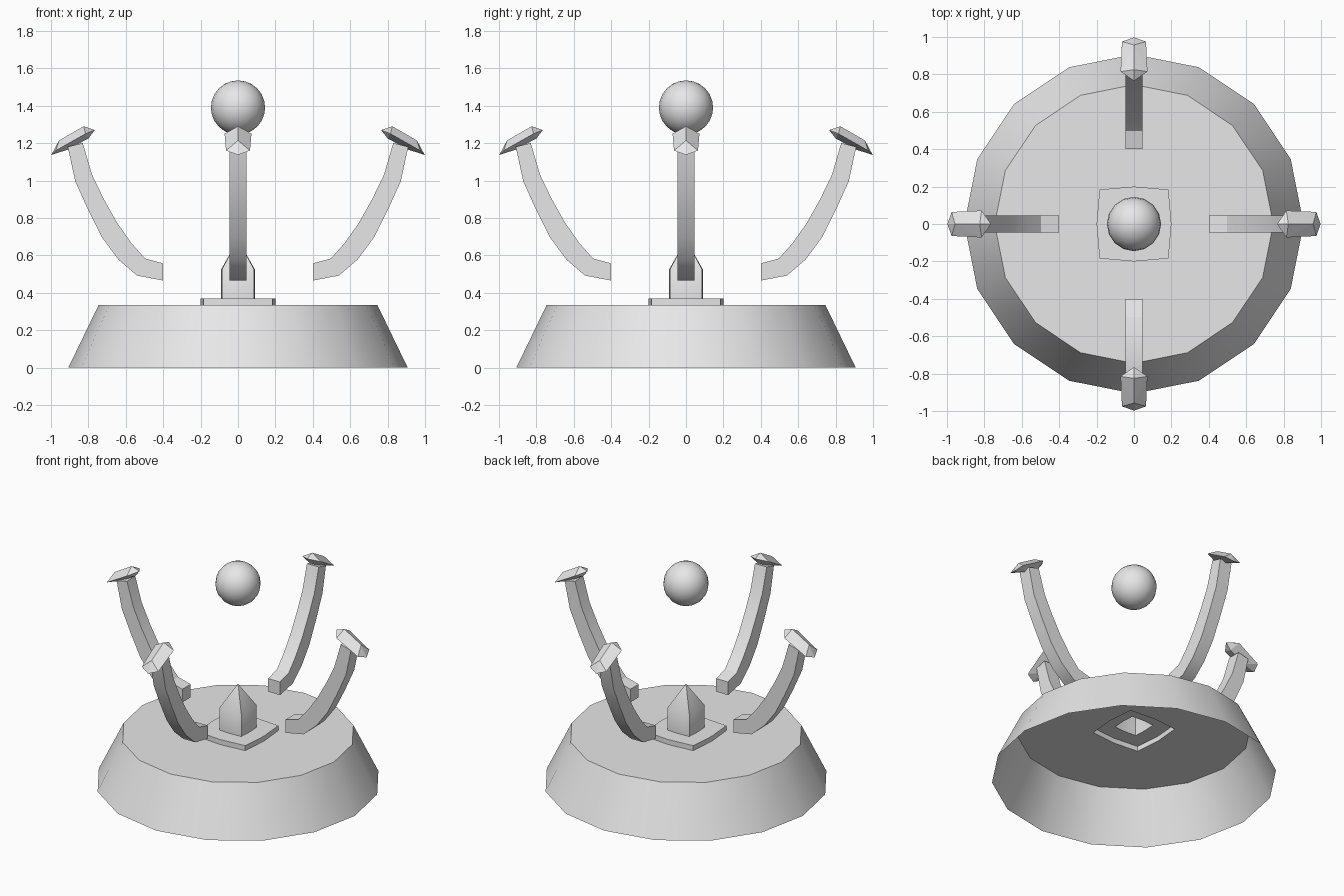
import bpy, bmesh, math
from mathutils import Vector, Matrix

cube = bpy.data.objects.get("Cube")
if cube:
    bpy.data.objects.remove(cube, do_unlink=True)

grey = bpy.data.materials.new("plain grey")
grey.use_nodes = True
grey.diffuse_color = (0.8, 0.8, 0.8, 1)
grey.node_tree.nodes["Principled BSDF"].inputs["Base Color"].default_value = (0.8, 0.8, 0.8, 1)


def make_object(name, bm, smooth_angle=None):
    mesh = bpy.data.meshes.new(name)
    bm.to_mesh(mesh)
    bm.free()
    mesh.materials.append(grey)
    obj = bpy.data.objects.new(name, mesh)
    bpy.context.collection.objects.link(obj)
    if smooth_angle:
        bpy.ops.object.select_all(action='DESELECT')
        obj.select_set(True)
        bpy.context.view_layer.objects.active = obj
        bpy.ops.object.shade_smooth_by_angle(angle=math.radians(smooth_angle))
    return obj


def circle(r, z):
    return [Vector((r * math.cos(a), r * math.sin(a), z))
            for a in (i * math.tau / 16 for i in range(16))]


def bulged_square(r, corner, z):
    """Sixteen points on a square whose corners are pulled in a little."""
    points = []
    for i in range(4):
        turn = Matrix.Rotation(i * math.pi / 2, 3, 'Z')
        keys = [Vector((r, 0, z)), Vector((r * corner, r * corner, z)), Vector((0, r, z))]
        for a, b in zip(keys, keys[1:]):
            points += [turn @ a, turn @ ((a + b) / 2)]
    return points


def loft(name, rings, apex=None):
    """Open shell through stacked rings, optionally closed to a point."""
    bm = bmesh.new()
    loops = [[bm.verts.new(p) for p in ring] for ring in rings]
    for low, high in zip(loops, loops[1:]):
        for i in range(16):
            j = (i + 1) % 16
            bm.faces.new((low[i], low[j], high[j], high[i]))
    if apex:
        tip = bm.verts.new(apex)
        for i in range(16):
            bm.faces.new((loops[-1][i], loops[-1][(i + 1) % 16], tip))
    return make_object(name, bm, 30)


# Hollow podium, stepped plate and pointed spire, all open underneath
loft("podium", [circle(0.907, 0), circle(0.745, 0.335), bulged_square(0.2, 0.92, 0.335)])
loft("plate", [bulged_square(0.2, 0.92, 0.335), bulged_square(0.2, 0.92, 0.37),
               bulged_square(0.09, 0.95, 0.37)])
loft("spire", [bulged_square(0.09, 0.95, 0.37), bulged_square(0.09, 0.95, 0.525)],
     apex=(0, 0, 0.685))

# Floating orb
bm = bmesh.new()
bmesh.ops.create_uvsphere(bm, u_segments=16, v_segments=12, radius=0.145)
bmesh.ops.translate(bm, verts=bm.verts, vec=(0, 0, 1.39))
make_object("orb", bm, 40)

# Arm side profile as (radius, height), from foot to tip
OUTER = [(.4, .465), (.54, .492), (.64, .578), (.727, .695), (.8, .84), (.87, .995), (.91, 1.18)]
INNER = [(.4, .557), (.497, .583), (.572, .668), (.647, .775), (.717, .9), (.78, 1.03), (.83, 1.2)]
HALF = 0.046


def build_arm(name, turn):
    bm = bmesh.new()
    sections = []
    for (ro, zo), (ri, zi) in zip(OUTER, INNER):
        corners = ((ro, -HALF, zo), (ro, HALF, zo), (ri, HALF, zi), (ri, -HALF, zi))
        sections.append([bm.verts.new(turn @ Vector(c)) for c in corners])
    for a, b in zip(sections, sections[1:]):
        for i in range(4):
            j = (i + 1) % 4
            bm.faces.new((a[i], a[j], b[j], b[i]))
    bm.faces.new(sections[0])
    bm.faces.new(sections[-1])
    bmesh.ops.recalc_face_normals(bm, faces=bm.faces)
    make_object(name, bm, 30)


def build_gem(name, turn):
    ridge = [(.765, 1.27), (.825, 1.29), (.957, 1.214), (.998, 1.137), (.91, 1.165), (.8, 1.225)]
    points = [(r, 0, z) for r, z in ridge]
    for side in (-1, 1):
        points += [(.815, side * .072, 1.25), (.975, side * .064, 1.16)]
    bm = bmesh.new()
    for p in points:
        bm.verts.new(turn @ Vector(p))
    bmesh.ops.convex_hull(bm, input=bm.verts)
    bmesh.ops.recalc_face_normals(bm, faces=bm.faces)
    make_object(name, bm)


# Four curved arms, each carrying a faceted gem
for i, side in enumerate(("left", "back", "right", "front")):
    turn = Matrix.Rotation(i * math.pi / 2, 3, 'Z')
    build_arm(side + "_arm", turn)
    build_gem(side + "_gem", turn)
